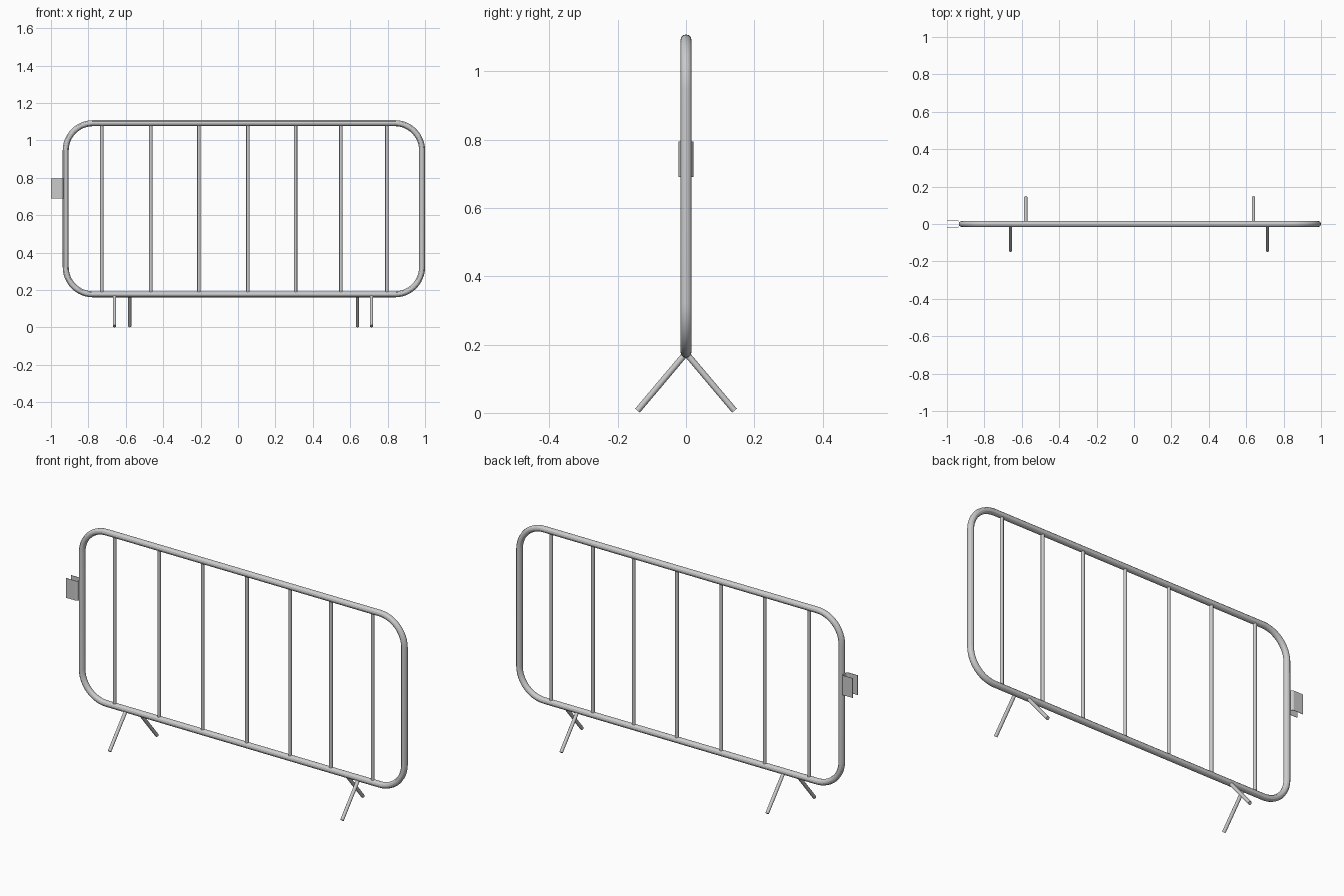
import bpy
from math import pi, cos, sin
from mathutils import Vector

if "Cube" in bpy.data.objects:
    bpy.data.objects.remove(bpy.data.objects["Cube"])


def rod(name, a, b, radius):
    a, b = Vector(a), Vector(b)
    bpy.ops.mesh.primitive_cylinder_add(vertices=16, radius=radius, depth=(b - a).length,
                                        location=(a + b) / 2)
    ob = bpy.context.object
    ob.name = name
    ob.rotation_euler = (b - a).to_track_quat('Z', 'Y').to_euler()
    bpy.ops.object.shade_smooth_by_angle()
    return ob


# Bent tube frame: rounded rectangle path swept with a round section
X0, X1, Z0, Z1 = -0.921, 0.984, 0.177, 1.092
R, TUBE, STEPS = 0.145, 0.016, 12
path = []
for i, (cx, cz) in enumerate([(X1 - R, Z1 - R), (X0 + R, Z1 - R), (X0 + R, Z0 + R), (X1 - R, Z0 + R)]):
    for s in range(STEPS + 1):
        t = (i + s / STEPS) * pi / 2
        path.append((cx + R * cos(t), 0, cz + R * sin(t)))
curve = bpy.data.curves.new("tube_frame", 'CURVE')
curve.dimensions = '3D'
curve.bevel_depth = TUBE
curve.bevel_resolution = 4
spline = curve.splines.new('POLY')
spline.points.add(len(path) - 1)
for p, co in zip(spline.points, path):
    p.co = (*co, 1)
spline.use_cyclic_u = True
frame = bpy.data.objects.new("tube_frame", curve)
bpy.context.collection.objects.link(frame)
bpy.context.view_layer.objects.active = frame
frame.select_set(True)
bpy.ops.object.convert(target='MESH')
bpy.ops.object.shade_smooth_by_angle()

# Upright bars
for i, x in enumerate([-0.728, -0.466, -0.209, 0.053, 0.308, 0.55, 0.796]):
    rod(f"upright_bar_{i + 1}", (x, 0, Z0), (x, 0, Z1), 0.009)

# Splayed legs, alternating front and back
for name, x, side in [("front_leg_left", -0.66, -1), ("back_leg_left", -0.579, 1),
                      ("back_leg_right", 0.639, 1), ("front_leg_right", 0.714, -1)]:
    rod(name, (x, 0, 0.175), (x, side * 0.142, 0.0065), 0.009)

# Sheet-metal coupling clip: U profile open towards -x, extruded upwards
r, cx, half = 0.012, -0.947, 0.0205
profile = [(-1.0, -half)]
profile += [(cx + r * cos(t), -half + r + r * sin(t)) for t in [-pi / 2 + k * pi / 8 for k in range(5)]]
profile += [(x, -y) for x, y in reversed(profile)]
n = len(profile)
verts = [(x, y, z) for z in (0.69, 0.795) for x, y in profile]
faces = [(i, i + 1, n + i + 1, n + i) for i in range(n - 1)]
mesh = bpy.data.meshes.new("coupling_clip")
mesh.from_pydata(verts, [], faces)
clip = bpy.data.objects.new("coupling_clip", mesh)
bpy.context.collection.objects.link(clip)
sheet = clip.modifiers.new("sheet_thickness", 'SOLIDIFY')
sheet.thickness = 0.002
sheet.offset = 0
